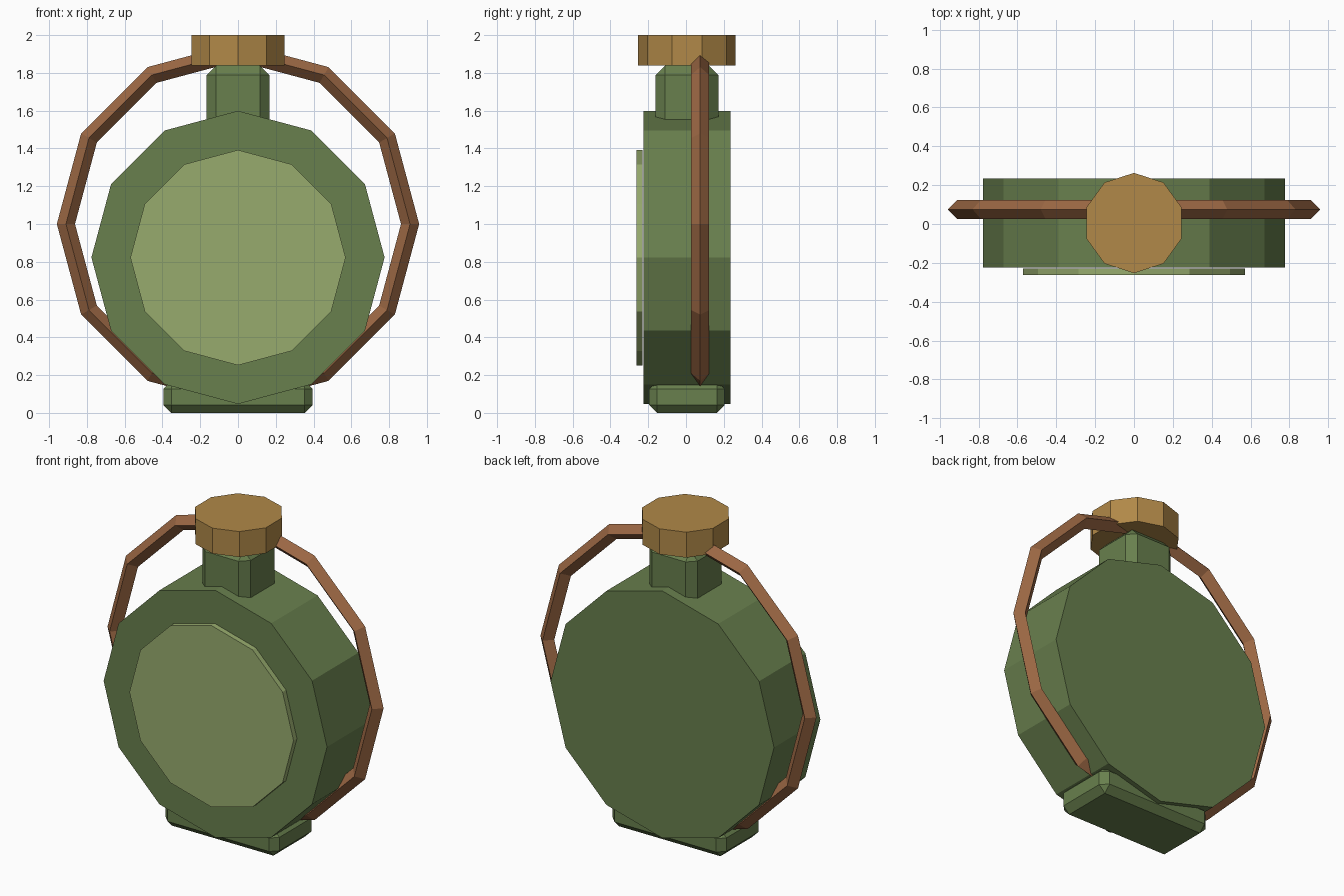
import bpy
from math import pi

cube = bpy.data.objects.get("Cube")
if cube:
    bpy.data.objects.remove(cube, do_unlink=True)

MID_Y = 0.005   # shared centre line of the flask


def material(name, rgb):
    mat = bpy.data.materials.new(name)
    mat.use_nodes = True
    colour = (*rgb, 1.0)
    mat.diffuse_color = colour
    bsdf = mat.node_tree.nodes["Principled BSDF"]
    bsdf.inputs["Base Color"].default_value = colour
    bsdf.inputs["Roughness"].default_value = 0.8
    return mat


def finish(name, mat):
    obj = bpy.context.object
    obj.name = obj.data.name = name
    obj.data.materials.append(mat)
    return obj


def disc(name, mat, sides, radius, depth, location, upright=False):
    bpy.ops.mesh.primitive_cylinder_add(
        vertices=sides, radius=radius, depth=depth, location=location,
        rotation=(pi / 2 if upright else 0, 0, 0))
    return finish(name, mat)


def bevelled_box(name, mat, size, bottom, bevel):
    bpy.ops.mesh.primitive_cube_add(size=1, location=(0, MID_Y, bottom + size[2] / 2))
    obj = finish(name, mat)
    obj.scale = size
    bpy.ops.object.transform_apply(location=False, rotation=False, scale=True)
    mod = obj.modifiers.new("chamfer", "BEVEL")
    mod.width = bevel
    mod.segments = 1
    return obj


green = material("olive green", (0.14, 0.215, 0.075))
pale = material("pale green", (0.31, 0.41, 0.155))
tan = material("tan cork", (0.44, 0.25, 0.065))
leather = material("brown leather", (0.33, 0.137, 0.057))

# Round flask body and the raised panel on its front
disc("body", green, 12, 0.776, 0.46, (0, MID_Y, 0.823), upright=True)
disc("front_panel", pale, 12, 0.57, 0.034, (0, -0.246, 0.822), upright=True)

# Neck, foot and stopper
bevelled_box("neck", green, (0.334, 0.334, 0.39), 1.448, 0.05)
bevelled_box("foot", green, (0.79, 0.4, 0.168), 0.0, 0.042)
disc("stopper", tan, 10, 0.258, 0.16, (0, MID_Y, 1.92))

# Strap looping round the whole flask
bpy.ops.mesh.primitive_torus_add(
    major_segments=12, minor_segments=4, major_radius=0.911, minor_radius=0.048,
    location=(0, 0.075, 1.0), rotation=(pi / 2, 0, 0))
finish("strap", leather)
